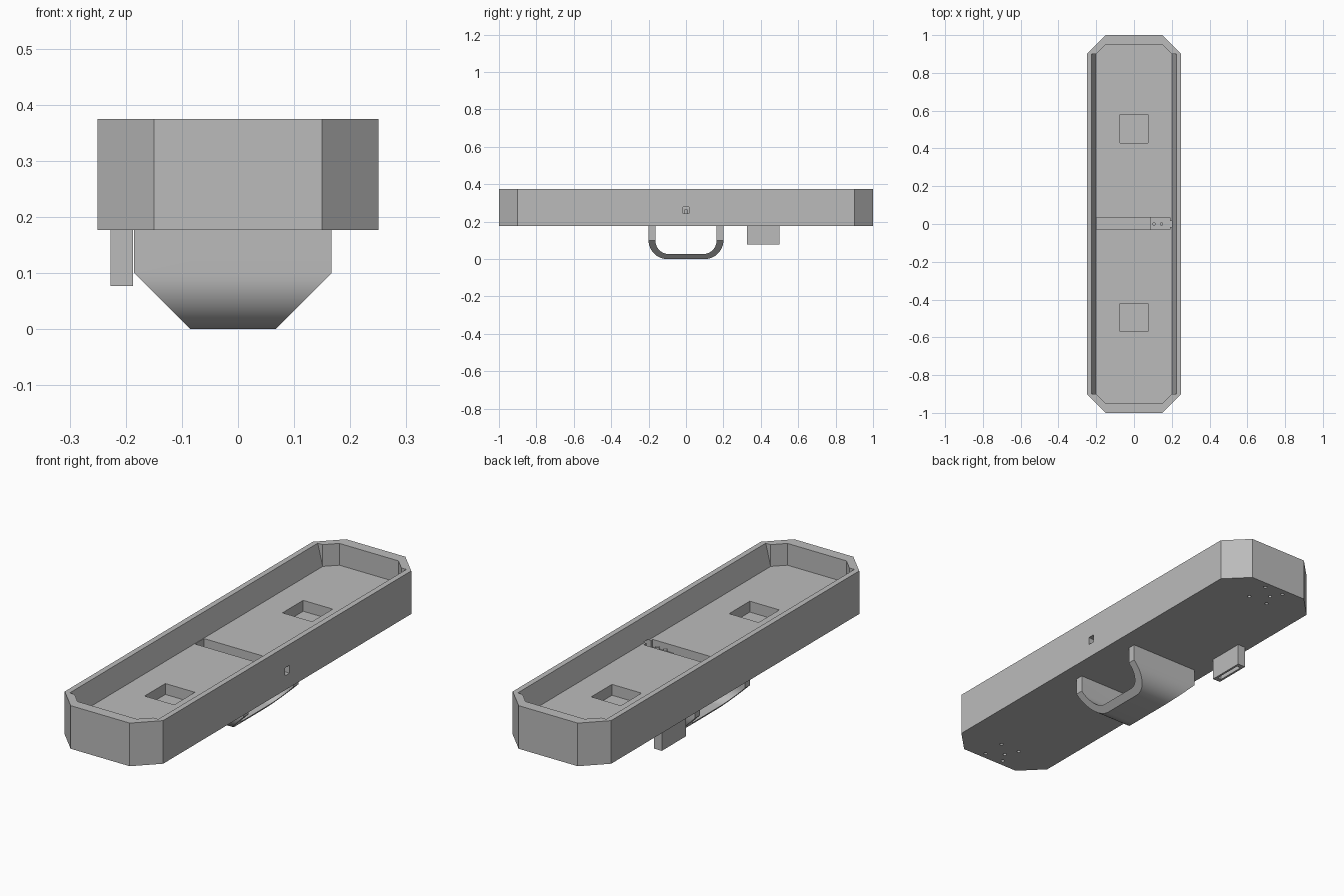
import bpy, bmesh, math
from mathutils import Vector

cube = bpy.data.objects.get("Cube")
if cube:
    bpy.data.objects.remove(cube, do_unlink=True)

grey = bpy.data.materials.new("plain_grey")
grey.use_nodes = True
tone = (0.5, 0.5, 0.5, 1)
grey.diffuse_color = tone
grey.node_tree.nodes["Principled BSDF"].inputs["Base Color"].default_value = tone

BASE, FLOOR, RIM = 0.177, 0.275, 0.375


def prism(name, points, start, offset):
    """Extrude a closed outline; start maps a 2D point to 3D."""
    bm = bmesh.new()
    face = bm.faces.new([bm.verts.new(start(*p)) for p in points])
    ext = bmesh.ops.extrude_face_region(bm, geom=[face])
    moved = [v for v in ext["geom"] if isinstance(v, bmesh.types.BMVert)]
    bmesh.ops.translate(bm, verts=moved, vec=Vector(offset))
    bmesh.ops.recalc_face_normals(bm, faces=bm.faces)
    mesh = bpy.data.meshes.new(name)
    bm.to_mesh(mesh)
    bm.free()
    mesh.materials.append(grey)
    obj = bpy.data.objects.new(name, mesh)
    bpy.context.collection.objects.link(obj)
    return obj


def upright(name, points, z0, z1):
    return prism(name, points, lambda x, y: (x, y, z0), (0, 0, z1 - z0))


def box(name, x0, x1, y0, y1, z0, z1):
    return upright(name, [(x0, y0), (x1, y0), (x1, y1), (x0, y1)], z0, z1)


def rod(name, x, y, r, z0, z1):
    ring = [math.tau * i / 12 for i in range(12)]
    return upright(name, [(x + r * math.cos(a), y + r * math.sin(a)) for a in ring], z0, z1)


def octagon(x, y, cut):
    quarter = [(x, y - cut), (x - cut, y)]
    half = quarter + [(-a, b) for a, b in reversed(quarter)]
    return half + [(-a, -b) for a, b in half]


def carve(target, cutter):
    mod = target.modifiers.new("cut", "BOOLEAN")
    mod.operation, mod.solver, mod.object = "DIFFERENCE", "EXACT", cutter
    bpy.context.view_layer.objects.active = target
    bpy.ops.object.modifier_apply(modifier=mod.name)
    bpy.data.objects.remove(cutter, do_unlink=True)


# Tray body with a cavity whose long walls lean outward
tray = upright("tray_body", octagon(0.25, 1, 0.1), BASE, RIM)
carve(tray, upright("cavity", octagon(0.2, 0.95, 0.05), FLOOR, 0.5))
lean = [(-0.2, FLOOR), (0.2, FLOOR), (0.25, 0.475), (-0.25, 0.475)]
carve(tray, prism("lean_cut", lean, lambda x, z: (x, -0.9, z), (0, 1.8, 0)))

# Square pockets and the cross slot in the floor
for y in (-0.495, 0.505):
    carve(tray, box("pocket", -0.075, 0.075, y - 0.075, y + 0.075, 0.225, 0.4))
carve(tray, box("slot", -0.198, 0.085, -0.03, 0.035, 0.205, 0.3))
carve(tray, box("slot_shelf", 0.08, 0.19, -0.03, 0.035, 0.24, 0.3))
carve(tray, box("side_port", 0.18, 0.3, -0.016, 0.016, 0.243, 0.279))

# Small screw holes under both ends
for side in (-1, 1):
    for x in (-0.05, 0.05):
        for y in (0.86, 0.97):
            carve(tray, rod("screw_hole", x, side * y, 0.008, 0.1, 0.22))
    carve(tray, rod("middle_hole", -0.02, side * 0.92, 0.008, 0.1, 0.22))

# Pegs on the slot shelf
for i, x in enumerate((0.105, 0.145)):
    rod(f"shelf_peg_{i + 1}", x, 0, 0.009, 0.235, 0.265)


# Curved strap below the tray, with slanted sides
def u_path(half, bottom, r):
    arc = [math.pi / 2 * i / 12 for i in range(13)]
    left = [(-half, BASE)] + [(-half + r - r * math.cos(a), bottom + r - r * math.sin(a)) for a in arc]
    return left + [(-y, z) for y, z in reversed(left)]


outline = u_path(0.2, 0, 0.1) + u_path(0.163, 0.027, 0.07)[::-1]
strap = prism("hand_strap", outline, lambda y, z: (-0.185, y, z), (0.352, 0, 0))
for edge, sign in ((-0.185, -1), (0.167, 1)):
    wedge = [(edge + sign * 0.1, 0), (edge - sign * 0.2, -0.1), (edge + sign * 0.1, 0.2)]
    carve(strap, prism("slant_cut", wedge, lambda x, z: (x, -0.3, z), (0, 0.6, 0)))

# Hollow clip block beside the strap
clip = box("side_clip", -0.227, -0.187, 0.325, 0.5, 0.077, BASE)
carve(clip, box("clip_recess", -0.217, -0.197, 0.345, 0.48, 0.05, 0.12))

# Smooth only the curved surfaces
for obj in bpy.context.view_layer.objects:
    obj.select_set(obj is strap)
bpy.context.view_layer.objects.active = strap
bpy.ops.object.shade_smooth_by_angle(angle=math.radians(25))
